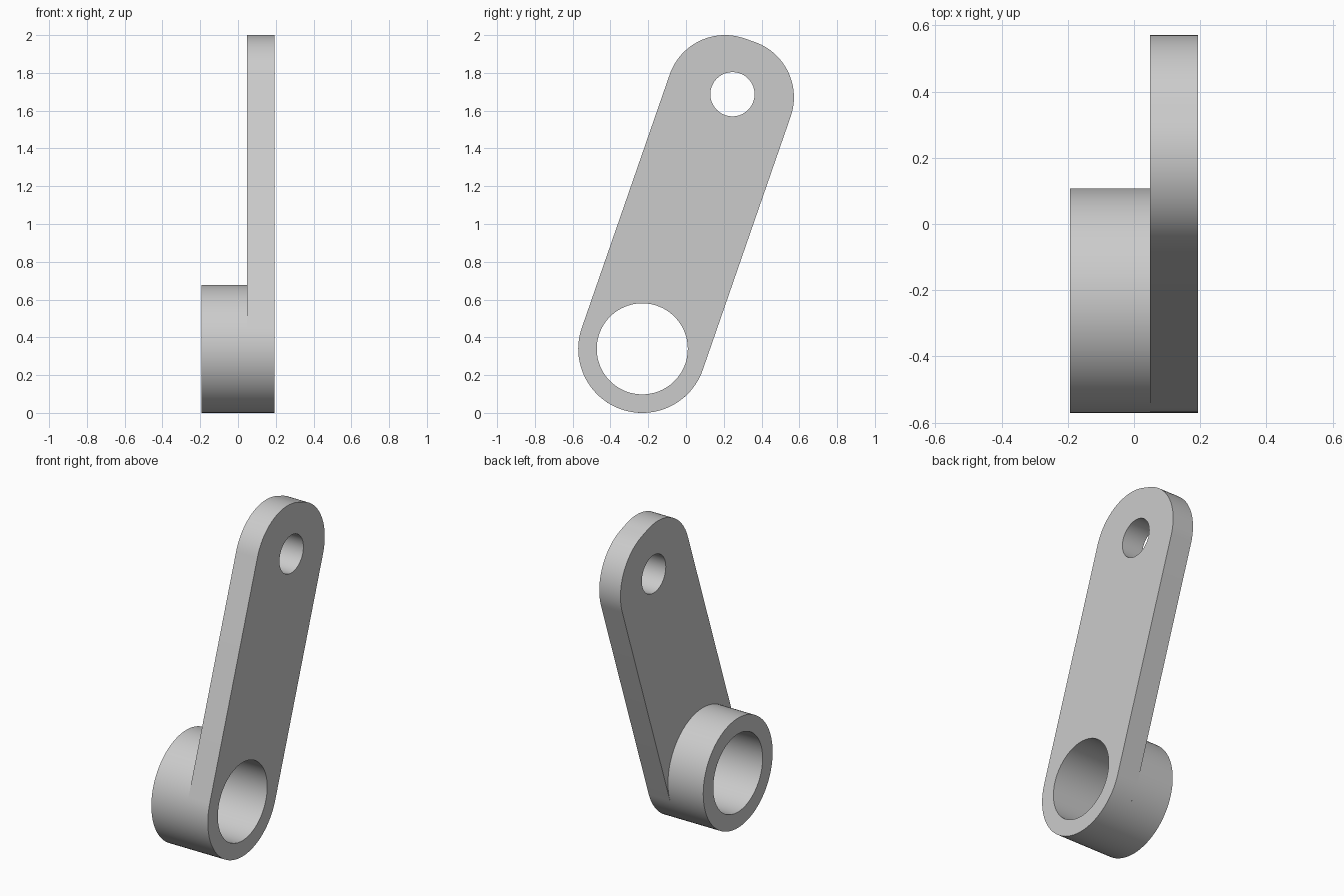
import bpy, bmesh
from math import sin, cos, pi, radians
from mathutils import Matrix, Vector

cube = bpy.data.objects.get("Cube")
if cube:
    bpy.data.objects.remove(cube, do_unlink=True)

grey = bpy.data.materials.new("light_grey")
grey.use_nodes = True
colour = (0.6, 0.6, 0.6, 1)
grey.diffuse_color = colour
grey.node_tree.nodes["Principled BSDF"].inputs["Base Color"].default_value = colour

# Main dimensions, profiles are drawn in the (y, z) plane
TILT = -0.334
PIVOT = Vector((-0.2315, 0.339))
PIN = Vector((0.246, 1.687))
OUTER, BORE, PIN_R, CORNER = 0.339, 0.241, 0.117, 0.31
SIDE, JOIN = 0.193, 0.048


def arc(centre, radius, start, sweep, steps):
    return [centre + radius * Vector((cos(start + sweep * i / steps),
                                      sin(start + sweep * i / steps)))
            for i in range(steps + 1)]


def circle(centre, radius, steps=96):
    return arc(centre, radius, 0, 2 * pi, steps)[:-1]


def plate(name, loops, x0, x1, open_end=False):
    """Fill the loops (the first is the outline, others holes) and extrude along x."""
    curve = bpy.data.curves.new(name, 'CURVE')
    curve.dimensions = '2D'
    curve.fill_mode = 'BOTH'
    curve.extrude = (x1 - x0) / 2
    for loop in loops:
        spline = curve.splines.new('POLY')
        spline.points.add(len(loop) - 1)
        for point, co in zip(spline.points, loop):
            point.co = (co.x, co.y, 0, 1)
        spline.use_cyclic_u = True
    obj = bpy.data.objects.new(name, curve)
    bpy.context.collection.objects.link(obj)
    bpy.ops.object.select_all(action='DESELECT')
    obj.select_set(True)
    bpy.context.view_layer.objects.active = obj
    bpy.ops.object.convert(target='MESH')
    obj = bpy.context.object
    mesh = obj.data
    # Turn the drawing plane to face sideways
    mesh.transform(Matrix(((0, 0, 1, (x0 + x1) / 2), (1, 0, 0, 0),
                           (0, 1, 0, 0), (0, 0, 0, 1))))
    bm = bmesh.new()
    bm.from_mesh(mesh)
    bmesh.ops.remove_doubles(bm, verts=bm.verts, dist=0.0001)
    bmesh.ops.recalc_face_normals(bm, faces=bm.faces)
    if open_end:
        hidden = [f for f in bm.faces if all(abs(v.co.x - x1) < 0.001 for v in f.verts)]
        bmesh.ops.delete(bm, geom=hidden, context='FACES')
    bm.to_mesh(mesh)
    bm.free()
    mesh.materials.clear()
    mesh.materials.append(grey)
    bpy.ops.object.shade_smooth_by_angle(angle=radians(30))
    return obj


# Lever arm: round lower end, upper end with two large corner arcs
across = Vector((cos(TILT), sin(TILT)))
along = Vector((-sin(TILT), cos(TILT)))
head = PIVOT + 1.42 * along
offset = (OUTER - CORNER) * across
outline = (arc(PIVOT, OUTER, TILT + pi, pi, 48)
           + arc(head + offset, CORNER, TILT, pi / 2, 24)
           + arc(head - offset, CORNER, TILT + pi / 2, pi / 2, 24))
plate("lever_arm", [outline, circle(PIVOT, BORE), circle(PIN, PIN_R)], JOIN, SIDE)

# Hub sleeve, open where it meets the arm
plate("hub_sleeve", [circle(PIVOT, OUTER), circle(PIVOT, BORE)], -SIDE, JOIN, True)
